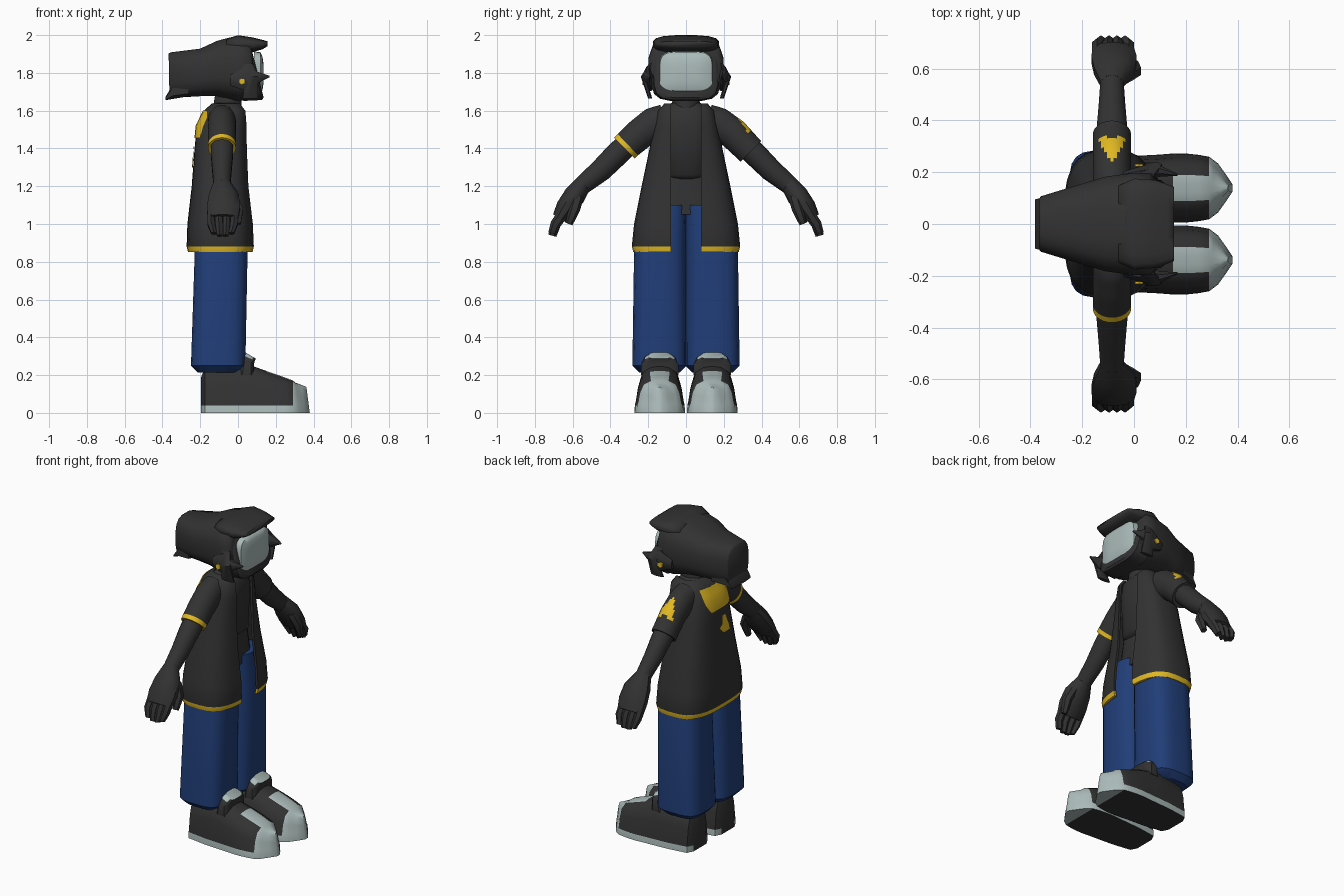
import bpy, bmesh, math
from mathutils import Vector

if "Cube" in bpy.data.objects:
    bpy.data.objects.remove(bpy.data.objects["Cube"])

def material(name, rgb):
    m = bpy.data.materials.new(name)
    m.diffuse_color = (*rgb, 1)
    m.use_nodes = True
    m.node_tree.nodes["Principled BSDF"].inputs["Base Color"].default_value = m.diffuse_color
    return m

MATS = [material("charcoal", (0.032, 0.032, 0.032)), material("denim blue", (0.015, 0.048, 0.19)),
        material("yellow", (0.75, 0.48, 0.016)), material("pale grey", (0.41, 0.5, 0.49))]
DARK, BLUE, YELLOW, PALE = range(4)

def finish(name, bm, mat, angle=40):
    """Turn a bmesh into an object; mat is an index or a rule on the face centre."""
    bmesh.ops.recalc_face_normals(bm, faces=bm.faces)
    for f in bm.faces:
        f.material_index = mat(f.calc_center_median()) if callable(mat) else mat
    me = bpy.data.meshes.new(name)
    bm.to_mesh(me)
    bm.free()
    for m in MATS:
        me.materials.append(m)
    ob = bpy.data.objects.new(name, me)
    bpy.context.collection.objects.link(ob)
    bpy.ops.object.select_all(action='DESELECT')
    ob.select_set(True)
    bpy.context.view_layer.objects.active = ob
    bpy.ops.object.shade_smooth_by_angle(angle=math.radians(angle))
    return ob

def loft(name, rings, mat=DARK, angle=40):
    bm = bmesh.new()
    vs = [[bm.verts.new(p) for p in r] for r in rings]
    n = len(vs[0])
    for a, b in zip(vs, vs[1:]):
        for i in range(n):
            bm.faces.new((a[i], a[(i + 1) % n], b[(i + 1) % n], b[i]))
    bm.faces.new(vs[0])
    bm.faces.new(vs[-1])
    return finish(name, bm, mat, angle)

def se(t, e):
    """Point on a unit superellipse."""
    c, s = math.cos(t), math.sin(t)
    return math.copysign(abs(c) ** (2 / e), c), math.copysign(abs(s) ** (2 / e), s)

def oval(n, e):
    return [se(2 * math.pi * (i + 0.5) / n, e) for i in range(n)]

def ring_x(x, zlo, zhi, hw, n=16, e=3, tilt=0, y=0):
    zc, hz = (zlo + zhi) / 2, (zhi - zlo) / 2
    return [(x + tilt * b * hz, y + a * hw, zc + b * hz) for a, b in oval(n, e)]

def ring_z(z, x0, x1, hy, y=0, n=16, e=3):
    return [((x0 + x1) / 2 + a * (x1 - x0) / 2, y + b * hy, z) for a, b in oval(n, e)]

def tube(name, path, s=1, n=8, mat=DARK, e=2):
    """path: (x, y, z, width radius, thickness radius), running in the y-z plane."""
    rings = []
    for i, (x, y, z, ru, rv) in enumerate(path):
        a, b = path[max(i - 1, 0)], path[min(i + 1, len(path) - 1)]
        d = Vector((0, b[1] - a[1], b[2] - a[2])).normalized()
        v = Vector((0, -d.z, d.y))
        rings.append([(x + u * ru, s * (y + w * rv * v.y), z + w * rv * v.z) for u, w in oval(n, e)])
    return loft(name, rings, mat)

# hood, swept back from the face
loft("hood", [ring_x(-0.365, 1.665, 1.905, 0.1, tilt=-0.02), ring_x(-0.36, 1.665, 1.91, 0.108, tilt=0.02),
              ring_x(-0.2, 1.675, 1.93, 0.158), ring_x(-0.11, 1.675, 1.972, 0.185), ring_x(0, 1.65, 2.0, 0.2),
              ring_x(0.06, 1.655, 1.99, 0.2), ring_x(0.085, 1.66, 1.955, 0.18, tilt=-0.1)], DARK, 75)
loft("face_rim", [ring_x(0.03, 1.65, 1.95, 0.185, e=4), ring_x(0.092, 1.655, 1.94, 0.17, e=4, tilt=-0.25),
                  ring_x(0.104, 1.668, 1.925, 0.152, e=4, tilt=-0.25)])
loft("hood_peak", [ring_x(-0.06, 1.9, 1.982, 0.15), ring_x(0, 1.9, 2.0, 0.178), ring_x(0.08, 1.91, 1.988, 0.172),
                   ring_x(0.13, 1.925, 1.975, 0.155), ring_x(0.155, 1.94, 1.968, 0.145)], DARK, 75)
# pointed fold at the nape
loft("hood_nape", [ring_x(-0.383, 1.655, 1.675, 0.1, 8), ring_x(-0.345, 1.66, 1.74, 0.11, 8), ring_x(-0.26, 1.675, 1.74, 0.13, 8)])
loft("visor", [ring_x(0.085, 1.68, 1.914, 0.143, n=24, e=4.5), ring_x(0.118, 1.684, 1.91, 0.139, n=24, e=4.5),
               ring_x(0.13, 1.71, 1.885, 0.11, n=24, e=4), ring_x(0.136, 1.75, 1.84, 0.06, n=24)], PALE, 60)
loft("neck", [ring_z(1.58, -0.14, 0.02, 0.08, e=2), ring_z(1.7, -0.12, 0.02, 0.07, e=2)])

# jacket: open C-shaped loft (z, x back, x front, half width)
JACKET = [(0.853, -0.265, 0.079, 0.28), (0.882, -0.272, 0.085, 0.287), (1.0, -0.268, 0.08, 0.275),
          (1.2, -0.245, 0.057, 0.235), (1.4, -0.23, 0.05, 0.193), (1.52, -0.218, 0.05, 0.17),
          (1.6, -0.18, 0.045, 0.15), (1.637, -0.14, 0.02, 0.115)]

def jacket_ring(z, x0, x1, hy, n=26):
    pts = []
    for inset in (0, 0.015):
        h, k = hy - inset, (x1 - x0) / 2 - inset
        t0 = math.asin((0.08 / h) ** 1.5)
        row = []
        for i in range(n + 1):
            c, s = se(t0 + (2 * math.pi - 2 * t0) * i / n, 3)
            row.append(((x0 + x1) / 2 + c * k, s * h, z))
        pts += row[::-1] if inset else row
    return pts

loft("jacket", [jacket_ring(*r) for r in JACKET], lambda c: YELLOW if c.z < 0.881 else DARK, 50)
loft("shirt", [ring_z(1.235, -0.19, 0.0, 0.08), ring_z(1.26, -0.2, 0.03, 0.12), ring_z(1.52, -0.19, 0.035, 0.13),
               ring_z(1.6, -0.15, 0.03, 0.11), ring_z(1.64, -0.12, 0.0, 0.08)], DARK, 60)
loft("waist", [ring_z(1.05, -0.21, 0.015, 0.18), ring_z(1.3, -0.19, 0.0, 0.14)])

def back_patch(name, corners, n=10):
    """Thin plate following the jacket back: corners are (z, y from, y to) rows."""
    bm = bmesh.new()
    rows = []
    for z, ya, yb in corners:
        lo, hi = next((a, b) for a, b in zip(JACKET, JACKET[1:]) if b[0] >= z)
        t = (z - lo[0]) / (hi[0] - lo[0])
        x0, x1, hy = (lo[i] + t * (hi[i] - lo[i]) for i in (1, 2, 3))
        row = []
        for i in range(n + 1):
            y = ya + (yb - ya) * i / n
            k = (x1 - x0) / 2 + 0.006
            x = (x0 + x1) / 2 - k * (1 - abs(y / (hy + 0.006)) ** 3) ** (1 / 3)
            row.append(bm.verts.new((x, y, z)))
        rows.append(row)
    for a, b in zip(rows, rows[1:]):
        for i in range(n):
            bm.faces.new((a[i], b[i], b[i + 1], a[i + 1]))
    ob = finish(name, bm, YELLOW)
    for p in ob.data.polygons:          # face the plate backwards
        if p.normal.x > 0:
            p.flip()

back_patch("back_panel", [(1.455, -0.15, 0.07), (1.52, -0.152, 0.11), (1.56, -0.145, 0.11), (1.6, -0.12, 0.11)])
back_patch("back_mark", [(1.3, -0.1, -0.03), (1.34, -0.09, 0.01), (1.36, -0.08, -0.02), (1.41, -0.06, -0.03)])

def sleeve_rule(s):
    def rule(c):
        if s < 0:
            return YELLOW if 1.33 < c.z < 1.5 and abs(c.y) - c.z > -1.105 else DARK
        near = abs(c.x + 0.085) < 0.005 + 0.6 * (c.y - 0.245)
        return YELLOW if 0.245 < c.y < 0.335 and c.z > 1.46 and near else DARK
    return rule

for s in (-1, 1):
    side = "right" if s < 0 else "left"
    # sleeves, arms and hands
    e = 0.0 if s < 0 else 0.018
    pts = [Vector((0.11, 1.55, 0.085)), Vector((0.17, 1.53, 0.088)), Vector((0.24 + e / 2, 1.48, 0.083)),
           Vector((0.308 + e, 1.42 - e, 0.078)), Vector((0.326 + e, 1.402 - e, 0.078))]
    fine = [a.lerp(b, i / 6) for a, b in zip(pts[:3], pts[1:4]) for i in range(6)] + pts[3:]
    tube(side + "_sleeve", [(-0.085, p.x, p.y, 0.074, p.z) for p in fine], s, 36, sleeve_rule(s))
    tube(side + "_arm", [(-0.085, 0.28, 1.45, 0.062, 0.06), (-0.085, 0.36, 1.375, 0.062, 0.064),
                         (-0.085, 0.45, 1.285, 0.054, 0.06), (-0.085, 0.56, 1.195, 0.046, 0.048)], s, 10)
    tube(side + "_palm", [(-0.085, 0.54, 1.22, 0.045, 0.045), (-0.075, 0.59, 1.15, 0.083, 0.058),
                          (-0.077, 0.635, 1.085, 0.092, 0.055), (-0.08, 0.67, 1.03, 0.084, 0.04)], s, 10)
    for i in range(4):
        x, drop = -0.143 + i * 0.041, 0.012 * (i in (1, 2))
        tube(f"{side}_finger_{i + 1}", [(x, 0.64, 1.07, 0.023, 0.03), (x, 0.69, 1.0, 0.022, 0.028),
                                        (x * 0.75 - 0.02, 0.708, 0.95 - drop, 0.017, 0.022)], s, 6)
    tube(side + "_thumb", [(-0.03, 0.57, 1.15, 0.03, 0.03), (0.003, 0.59, 1.08, 0.028, 0.03),
                           (0.0, 0.62, 1.0, 0.018, 0.02)], s, 6)

    # hood side tufts and studs
    loft(side + "_tuft", [ring_x(-0.04, 1.73, 1.79, 0.02, 8, 2, y=s * 0.185), ring_x(0.04, 1.7, 1.84, 0.035, 8, 2, y=s * 0.195),
                          ring_x(0.1, 1.74, 1.81, 0.024, 8, 2, y=s * 0.205), ring_x(0.168, 1.777, 1.785, 0.004, 8, 2, y=s * 0.19)])
    loft(side + "_ear_point", [ring_z(1.665, 0.02, 0.11, 0.012, s * 0.19, 8, 2), ring_z(1.78, 0.04, 0.11, 0.014, s * 0.226, 8, 2),
                               ring_z(1.85, 0.02, 0.08, 0.01, s * 0.187, 8, 2)])
    loft(side + "_stud", [[(0.02 + a * 0.018, s * y, 1.755 + b * 0.018) for a, b in oval(6, 2)] for y in (0.222, 0.231)], YELLOW)

    # wide trouser leg
    loft(side + "_trouser_leg", [ring_z(0.215, -0.215, 0.0, 0.11, s * 0.14, n=20, e=3.5),
                                 ring_z(0.25, -0.25, 0.04, 0.144, s * 0.141, n=20, e=3.5),
                                 ring_z(0.86, -0.23, 0.052, 0.139, s * 0.137, n=20),
                                 ring_z(1.1, -0.21, 0.035, 0.113, s * 0.11, n=20)], BLUE)

    # shoe: sections along x (x, half width, height)
    yc = s * 0.139
    half = [(1.05, 0), (1.04, 0.038), (0.99, 0.3), (0.91, 0.6), (0.73, 0.87), (0.4, 0.98), (0.15, 1)]
    sections = [(-0.195, 0.06, 0.19), (-0.175, 0.098, 0.24), (-0.05, 0.115, 0.26), (0.04, 0.12, 0.26), (0.1, 0.123, 0.24),
                (0.15, 0.127, 0.222), (0.2, 0.127, 0.205), (0.25, 0.122, 0.187), (0.29, 0.115, 0.172), (0.325, 0.09, 0.16),
                (0.355, 0.05, 0.148), (0.38, 0.014, 0.138)]
    rings = []
    for x, w, h in sections:
        prof = [(a * w, b if b == 0.038 else b * h) for a, b in half]
        prof += [(-a, b) for a, b in prof[::-1]]
        rings.append([(x - (0.13 * z if x > 0.3 else 0), yc + y, z) for y, z in prof])

    def shoe_rule(c):
        toe = c.x > 0.285 or (c.x > 0.14 and abs(c.y - yc) < 0.045 + 0.15 * (c.x - 0.14) and c.z > 0.1)
        return PALE if toe or 0.005 < c.z < 0.03 else DARK
    loft(side + "_shoe", rings, shoe_rule)
    loft(side + "_shoe_tongue", [ring_z(0.2, 0.0, 0.09, 0.1, yc, 12, 4), ring_z(0.26, 0.015, 0.085, 0.1, yc, 12, 4),
                                 [(x, y, z - 0.45 * (x - 0.06)) for x, y, z in ring_z(0.29, 0.03, 0.09, 0.08, yc, 12, 4)],
                                 [(x, y, z - 0.6 * (x - 0.06)) for x, y, z in ring_z(0.308, 0.04, 0.095, 0.055, yc, 12, 4)]],
         lambda c: PALE if c.z > 0.29 else DARK)
